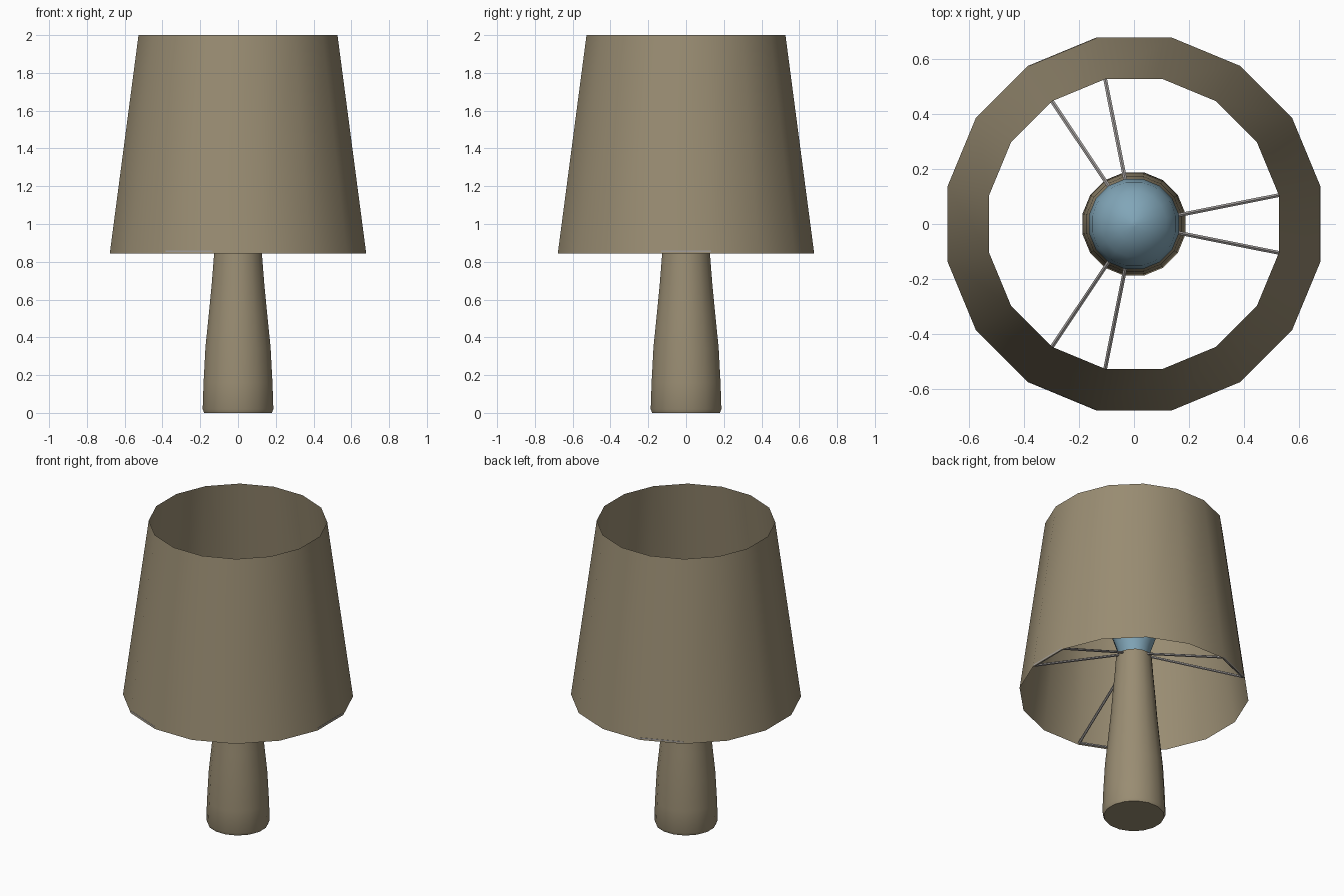
import bpy, bmesh, math
from mathutils import Vector

if "Cube" in bpy.data.objects:
    bpy.data.objects.remove(bpy.data.objects["Cube"])

SIDES = 16
OFFSET = math.pi / SIDES  # flats face the axes


def material(name, rgb):
    m = bpy.data.materials.new(name)
    m.diffuse_color = (*rgb, 1.0)
    m.use_nodes = True
    m.node_tree.nodes["Principled BSDF"].inputs["Base Color"].default_value = m.diffuse_color
    return m


tan = material("warm tan", (0.32, 0.265, 0.17))
glass = material("bulb blue", (0.22, 0.38, 0.48))
metal = material("wire grey", (0.36, 0.34, 0.33))


def finish(bm, name, mat, smooth=True):
    me = bpy.data.meshes.new(name)
    bm.to_mesh(me)
    bm.free()
    ob = bpy.data.objects.new(name, me)
    bpy.context.collection.objects.link(ob)
    me.materials.append(mat)
    if smooth:
        bpy.ops.object.select_all(action='DESELECT')
        ob.select_set(True)
        bpy.context.view_layer.objects.active = ob
        bpy.ops.object.shade_smooth_by_angle(angle=math.radians(40))
    return ob


def lathe(name, profile, mat, closed=True):
    """Turn (radius, height) points, listed bottom to top, around z."""
    bm = bmesh.new()
    rings = []
    for r, z in profile:
        rings.append([bm.verts.new((r * math.cos(a), r * math.sin(a), z))
                      for a in (OFFSET + i * math.tau / SIDES for i in range(SIDES))])
    for lo, hi in zip(rings, rings[1:]):
        for i in range(SIDES):
            j = (i + 1) % SIDES
            bm.faces.new((lo[i], lo[j], hi[j], hi[i]))
    if closed:
        bm.faces.new(rings[0][::-1])
        bm.faces.new(rings[-1])
    return finish(bm, name, mat)


def rod(bm, a, b, r=0.008):
    """Thin six-sided rod between two points."""
    d = b - a
    geo = bmesh.ops.create_cone(bm, cap_ends=True, segments=6, radius1=r,
                                radius2=r, depth=d.length)
    rot = d.to_track_quat('Z', 'Y')
    for v in geo["verts"]:
        v.co = rot @ v.co + (a + b) / 2


def polar(r, angle, z):
    return Vector((r * math.cos(angle), r * math.sin(angle), z))


# Tapered stand with a small bevel at the foot
lathe("lamp_stand", [(0.183, 0.0), (0.191, 0.02), (0.186, 0.16), (0.176, 0.345),
                     (0.158, 0.52), (0.142, 0.68), (0.129, 0.845),
                     (0.117, 0.98), (0.108, 1.10)], tan)

# Open, thin lampshade
lathe("lampshade", [(0.692, 0.845), (0.537, 2.0)], tan, closed=False)

# Bulb sitting on the stand
lathe("bulb", [(0.085, 1.09), (0.105, 1.16), (0.135, 1.25), (0.16, 1.34),
               (0.167, 1.41), (0.155, 1.48), (0.12, 1.54), (0.065, 1.58),
               (0.012, 1.60)], glass)

# Three wire brackets from the stand top to the lower rim of the shade
bm = bmesh.new()
step = math.tau / SIDES
for first in (-1, 4, -6):
    a0, a1 = OFFSET + first * step, OFFSET + (first + 1) * step
    outer = [polar(0.684, a, 0.855) for a in (a0, a1)]
    for a, end in zip((a0, a1), outer):
        rod(bm, polar(0.09, a, 1.095), end)
    rod(bm, *outer)
finish(bm, "shade_wires", metal, smooth=False)
